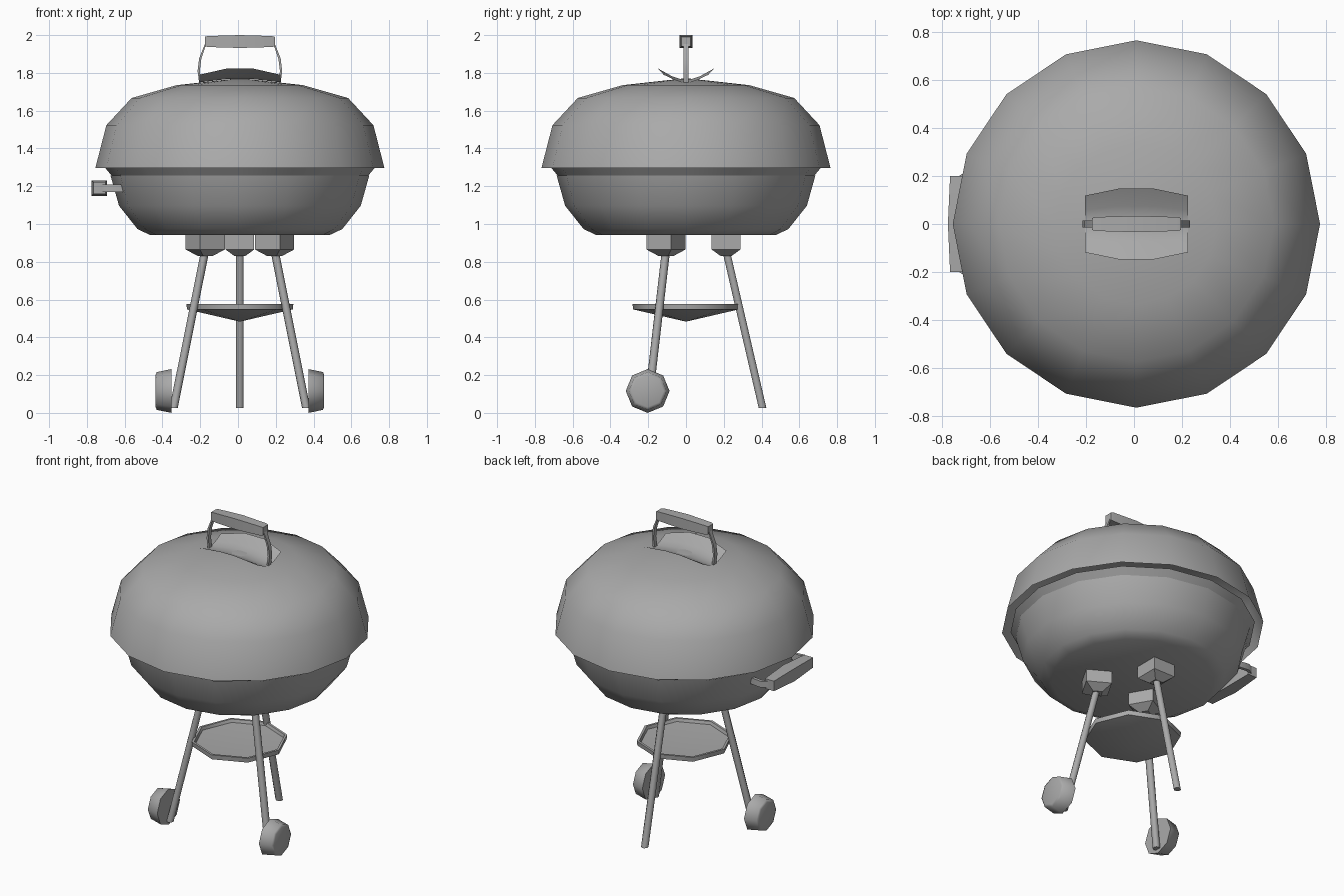
import bpy, bmesh
from math import sin, cos, pi, radians
from mathutils import Vector, Matrix

cube = bpy.data.objects.get("Cube")
if cube:
    bpy.data.objects.remove(cube, do_unlink=True)

CX = 0.01  # body axis, slightly off centre because of the side handle
X, Y, Z = Vector((1, 0, 0)), Vector((0, 1, 0)), Vector((0, 0, 1))

grey = bpy.data.materials.new("plain_grey")
grey.use_nodes = True
grey.diffuse_color = (0.4, 0.4, 0.4, 1)
grey.node_tree.nodes["Principled BSDF"].inputs["Base Color"].default_value = (0.4, 0.4, 0.4, 1)


def ring(centre, a, b, sides, u=X, v=Y, phase=0.0):
    """Polygon of given half sizes in the plane of u and v."""
    angles = [phase + 2 * pi * i / sides for i in range(sides)]
    return [Vector(centre) + u * a * cos(t) + v * b * sin(t) for t in angles]


def square(centre, a, b, u=X, v=Y):
    return ring(centre, a * 2 ** 0.5, b * 2 ** 0.5, 4, u, v, pi / 4)


def loft(name, rings, caps=(True, True), closed=True, smooth=50, turn=0.0):
    """Skin a run of rings; turn spins the part about the body axis."""
    bm = bmesh.new()
    rows = [[bm.verts.new(p) for p in r] for r in rings]
    n = len(rows[0])
    for low, high in zip(rows, rows[1:]):
        for i in range(n if closed else n - 1):
            j = (i + 1) % n
            bm.faces.new((low[i], low[j], high[j], high[i]))
    if caps[0]:
        bm.faces.new(rows[0][::-1])
    if caps[1]:
        bm.faces.new(rows[-1])
    bmesh.ops.remove_doubles(bm, verts=bm.verts, dist=0.0005)
    bmesh.ops.recalc_face_normals(bm, faces=bm.faces)
    place = Matrix.Translation((CX, 0, 0)) @ Matrix.Rotation(radians(turn), 4, "Z")
    bmesh.ops.transform(bm, matrix=place, verts=bm.verts)
    mesh = bpy.data.meshes.new(name)
    bm.to_mesh(mesh)
    bm.free()
    obj = bpy.data.objects.new(name, mesh)
    bpy.context.collection.objects.link(obj)
    mesh.materials.append(grey)
    if smooth:
        bpy.ops.object.select_all(action="DESELECT")
        obj.select_set(True)
        bpy.context.view_layer.objects.active = obj
        bpy.ops.object.shade_smooth_by_angle(angle=radians(smooth))
    return obj


def lathe(name, profile, sides, caps=(False, False)):
    return loft(name, [ring((0, 0, z), r, r, sides) for r, z in profile], caps)


def bar(name, path, thick, wide, v):
    """Flat bar along a path lying in the plane square to v."""
    pts = [Vector(p) for p in path]
    rings = []
    for i, p in enumerate(pts):
        along = (pts[min(i + 1, len(pts) - 1)] - pts[max(i - 1, 0)]).normalized()
        rings.append(square(p, thick, wide, along.cross(v), v))
    return loft(name, rings)


# Lid, bowl and bowl lip
lid = lathe("lid", [(0.765, 1.297), (0.707, 1.523), (0.573, 1.667), (0.335, 1.735), (0, 1.772)], 16)
lathe("bowl", [(0.478, 0.943), (0.542, 0.973), (0.64, 1.097), (0.685, 1.257)], 16, (True, False))
lathe("bowl_lip", [(0.68, 1.257), (0.715, 1.299)], 16)

# Heat shield under the lid handle, bent up on both sides
stations = [(-0.215, 0.118, 1.79, 1.755), (-0.07, 0.148, 1.823, 1.772),
            (0.07, 0.148, 1.823, 1.772), (0.215, 0.118, 1.79, 1.755)]
shield = []
for x, y, top, low in stations:
    half = [(y, top), (y * 0.5, low + (top - low) * 0.2), (y * 0.2, low - 0.005)]
    shield.append([Vector((x, -b, z)) for b, z in half] + [Vector((x, b, z)) for b, z in half[::-1]])
loft("heat_shield", shield, (False, False), closed=False)

# Lid handle: bent bar and barrel-shaped grip
side = [(0.21, 1.75), (0.218, 1.81), (0.21, 1.875), (0.178, 1.962)]
bar("lid_handle_bar", [(-x, 0, z) for x, z in side] + [(x, 0, z) for x, z in side[::-1]], 0.006, 0.014, Y)
loft("lid_handle_grip", [square((x, 0, 1.966), h, h, Y, Z)
                         for x, h in ((-0.185, 0.025), (-0.17, 0.029), (0, 0.034), (0.17, 0.029), (0.185, 0.025))])

# Side handle on the bowl
arm = [(-0.62, 0.205), (-0.7, 0.215), (-0.742, 0.19)]
bar("side_handle_bar", [(x, y, 1.19) for x, y in arm] + [(x, -y, 1.19) for x, y in arm[::-1]], 0.01, 0.02, Z)
loft("side_handle_grip", [square((-0.744, y, 1.19), h, h, X, Z)
                          for y, h in ((-0.2, 0.032), (0, 0.041), (0.2, 0.032))])

# Three legs with their sockets, evenly spaced around the axis
for label, turn in (("back", 0), ("front_left", -120), ("front_right", 120)):
    loft(label + "_leg", [ring((0, y, z), 0.022, 0.022, 8, phase=pi / 8)
                          for y, z in ((0.405, 0.027), (0.212, 0.86))], turn=turn)
    loft(label + "_socket", [square((0, 0.212, z), h, h)
                             for z, h in ((0.83, 0.028), (0.865, 0.076), (0.945, 0.076))],
         smooth=0, turn=turn)

# Ash tray between the legs
lathe("ash_tray", [(0, 0.483), (0.28, 0.548), (0.283, 0.577), (0.268, 0.577), (0.262, 0.558), (0, 0.545)], 8)

# Wheels on the front legs
for label, s in (("left", 1), ("right", -1)):
    loft(label + "_wheel", [ring((s * x, -0.203, 0.116), r, r, 8, Y, Z)
                            for x, r in ((0.362, 0.116), (0.44, 0.1), (0.446, 0.085))], smooth=75)
